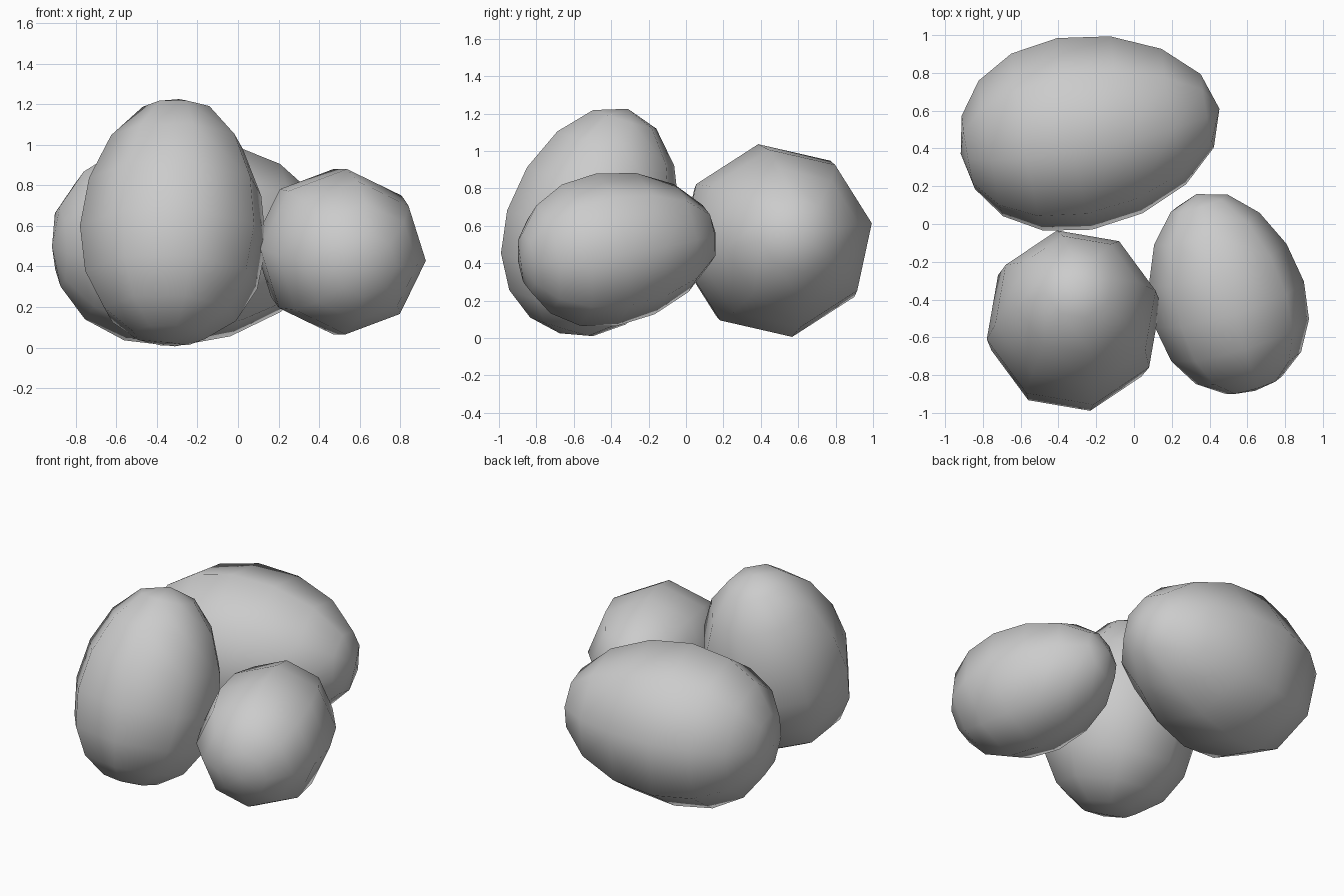
import bpy, bmesh, math
from mathutils import Vector, Matrix

if "Cube" in bpy.data.objects:
    bpy.data.objects.remove(bpy.data.objects["Cube"])


def egg(name, center, radius, axis, side, phase):
    """Low-poly egg: pointed end along axis; side = the two world axes
    and phase the angle that fix where its eight meridians fall."""
    w = Vector(axis).normalized()
    a = math.radians(phase)
    ref = Vector(side[0]) * math.cos(a) + Vector(side[1]) * math.sin(a)
    u = (ref - w * ref.dot(w)).normalized()
    v = w.cross(u)
    frame = Matrix((u, v, w)).transposed()

    bm = bmesh.new()
    bmesh.ops.create_uvsphere(bm, u_segments=8, v_segments=8, radius=1)
    for vert in bm.verts:
        s = vert.co.z
        # stretch the ball, more at the pointed end than the blunt end
        vert.co.z = 1.33 * s + 0.16 * s * s
        vert.co = Vector(center) + frame @ (vert.co * radius)
    bmesh.ops.recalc_face_normals(bm, faces=bm.faces)
    for f in bm.faces:
        f.smooth = True
    mesh = bpy.data.meshes.new(name)
    bm.to_mesh(mesh)
    bm.free()
    ob = bpy.data.objects.new(name, mesh)
    bpy.context.collection.objects.link(ob)
    return ob


X, Y, Z = (1, 0, 0), (0, 1, 0), (0, 0, 1)

# large egg lying at the back
egg("back_egg", (-0.315, 0.477, 0.521), 0.523, (0.775, 0.135, 0.03), (Y, Z), 10)
# small egg lying at the right
egg("right_egg", (0.505, -0.425, 0.472), 0.413, (-0.175, 0.585, 0.09), (X, Z), 40.5)
# upright egg leaning back at the front
egg("front_egg", (-0.32, -0.515, 0.553), 0.472, (0.04, 0.29, 0.955), (X, Y), 13.5)
